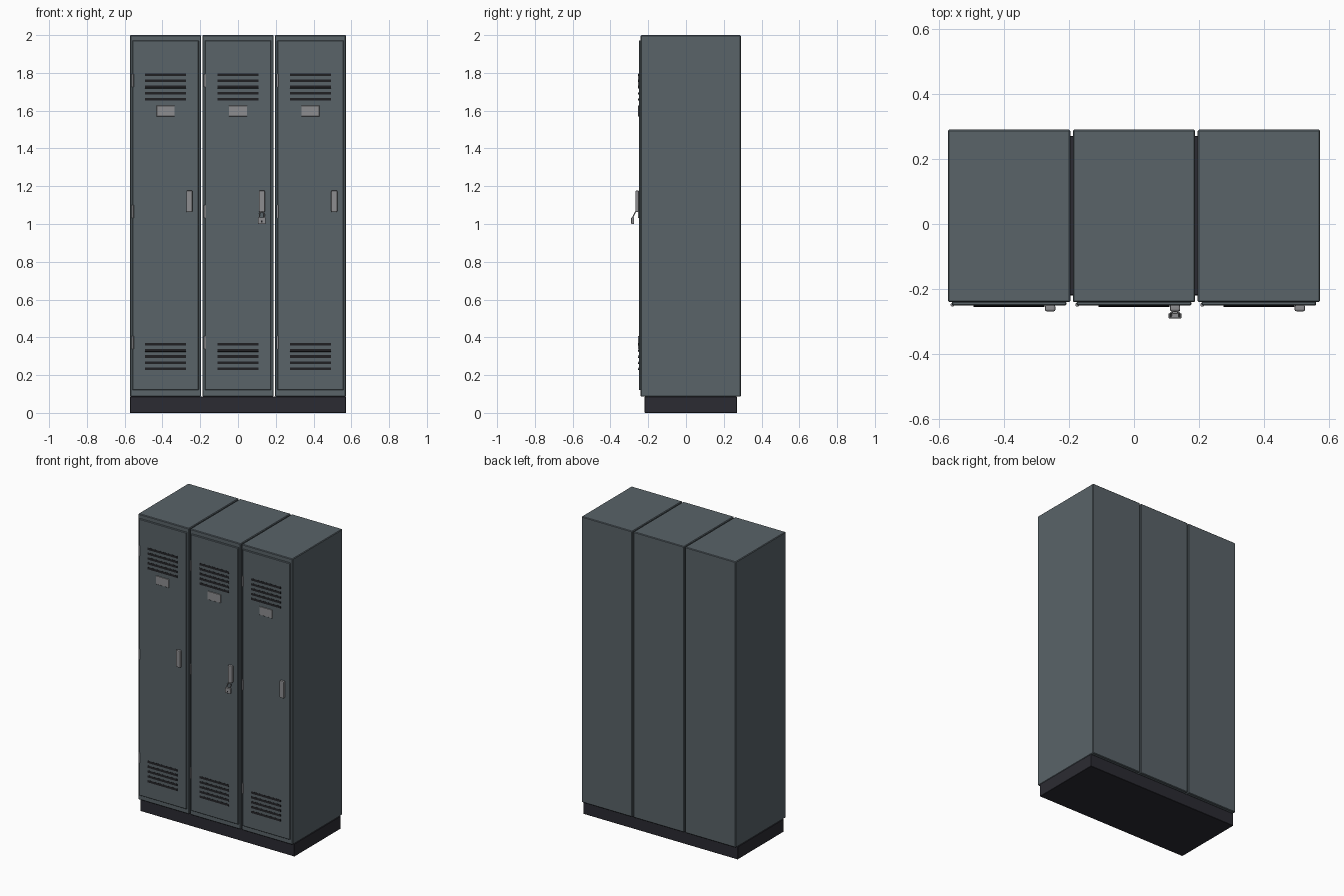
import bpy, math
from mathutils import Matrix, Vector

if "Cube" in bpy.data.objects:
    bpy.data.objects.remove(bpy.data.objects["Cube"])


def material(name, rgb):
    m = bpy.data.materials.new(name)
    m.diffuse_color = (*rgb, 1)
    m.use_nodes = True
    m.node_tree.nodes["Principled BSDF"].inputs["Base Color"].default_value = m.diffuse_color
    return m


STEEL = material("slate_grey_paint", (0.1, 0.125, 0.14))
PLINTH = material("dark_plinth", (0.024, 0.024, 0.032))
SLOT = material("black_slot", (0.012, 0.012, 0.014))
METAL = material("bare_metal", (0.27, 0.27, 0.28))


def finish(ob, name, mat, bevel=0, segments=1):
    ob.name = name
    ob.data.materials.append(mat)
    if bevel:
        mod = ob.modifiers.new("bevel", 'BEVEL')
        mod.width, mod.segments = bevel, segments
    return ob


def box(name, x, y, z, mat, bevel=0, segments=1):
    """Box from (min, max) ranges on each axis."""
    bpy.ops.mesh.primitive_cube_add(size=1)
    ob = bpy.context.object
    ranges = (x, y, z)
    centre = Vector([(a + b) / 2 for a, b in ranges])
    size = [b - a for a, b in ranges]
    ob.data.transform(Matrix.Diagonal((*size, 1)))
    ob.location = centre
    return finish(ob, name, mat, bevel, segments)


# Shared plinth
box("plinth", (-0.572, 0.572), (-0.219, 0.27), (0, 0.086), PLINTH, 0.002)

FRONT, DOOR = -0.24, -0.25
for i, cx in enumerate((-0.3835, 0, 0.3835), 1):
    # Cabinet and door
    box(f"cabinet_{i}", (cx - 0.188, cx + 0.188), (FRONT, 0.29), (0.086, 2.0), STEEL, 0.004)
    box(f"door_{i}", (cx - 0.176, cx + 0.176), (DOOR, FRONT + 0.002), (0.12, 1.972), STEEL, 0.003)

    # Vent slats, upper and lower groups of five
    for group, top in (("upper", 1.79), ("lower", 0.363)):
        for k in range(5):
            z = top - 0.0325 * k
            slat = box(f"{group}_vent_{i}_{k + 1}", (cx - 0.109, cx + 0.109),
                       (DOOR - 0.003, DOOR + 0.004), (z - 0.007, z + 0.007), SLOT)
            slat.rotation_euler.x = math.radians(-12)

    # Number plate holder
    box(f"label_plate_{i}", (cx - 0.048, cx + 0.048), (DOOR - 0.004, DOOR + 0.001),
        (1.57, 1.627), METAL, 0.0015)

    # Handle on the right side of the door
    box(f"handle_{i}", (cx + 0.11, cx + 0.142), (-0.268, DOOR + 0.001), (1.063, 1.177),
        METAL, 0.005, 2)

    # Hinge barrels on the left edge
    for k, z in enumerate((1.76, 1.067, 0.373), 1):
        bpy.ops.mesh.primitive_cylinder_add(vertices=16, radius=0.006, depth=0.068,
                                            location=(cx - 0.174, -0.248, z))
        finish(bpy.context.object, f"hinge_{i}_{k}", METAL)
        bpy.ops.object.shade_smooth_by_angle()

# Padlock on the middle locker: body, keyhole and tilted shackle
LX = 0.126
box("padlock_body", (LX - 0.02, LX + 0.02), (-0.29, -0.274), (1.0, 1.035), METAL, 0.003, 2)
box("padlock_keyhole", (LX - 0.003, LX + 0.003), (-0.2908, -0.288), (1.008, 1.018), SLOT)

curve = bpy.data.curves.new("shackle", 'CURVE')
curve.dimensions = '3D'
curve.bevel_depth, curve.bevel_resolution = 0.003, 2
arc = [(math.cos(math.pi * t / 10) * 0.013, 0.016 + math.sin(math.pi * t / 10) * 0.013)
       for t in range(11)]
path = [(0.013, -0.004)] + arc + [(-0.013, -0.004)]
spline = curve.splines.new('POLY')
spline.points.add(len(path) - 1)
for p, (x, h) in zip(spline.points, path):
    p.co = (LX + x, -0.283 + 0.5 * h, 1.034 + h, 1)
shackle = bpy.data.objects.new("padlock_shackle", curve)
bpy.context.collection.objects.link(shackle)
curve.materials.append(METAL)
